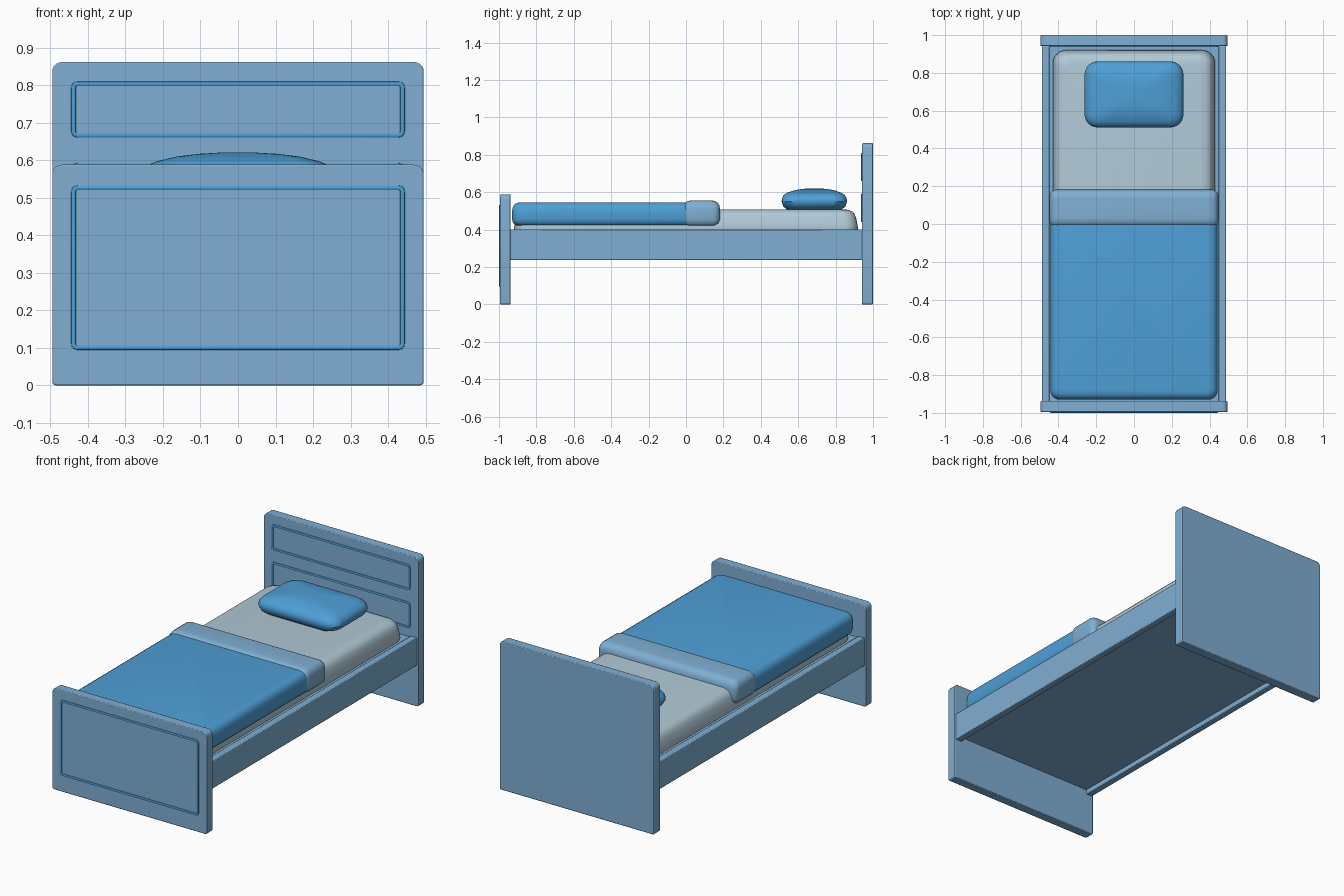
import bpy, bmesh, math
from mathutils import Vector

if "Cube" in bpy.data.objects:
    bpy.data.objects.remove(bpy.data.objects["Cube"])


def material(name, rgb):
    m = bpy.data.materials.new(name)
    m.diffuse_color = (*rgb, 1)
    m.use_nodes = True
    m.node_tree.nodes["Principled BSDF"].inputs["Base Color"].default_value = m.diffuse_color
    return m


FRAME = material("pale_blue_frame", (0.215, 0.43, 0.655))
BLUE = material("bright_blue_fabric", (0.076, 0.350, 0.680))
GREY = material("grey_sheet", (0.44, 0.59, 0.68))


def finish(name, bm, mat, bevel=0):
    bmesh.ops.recalc_face_normals(bm, faces=bm.faces)
    me = bpy.data.meshes.new(name)
    bm.to_mesh(me)
    bm.free()
    me.materials.append(mat)
    ob = bpy.data.objects.new(name, me)
    bpy.context.collection.objects.link(ob)
    bpy.ops.object.select_all(action='DESELECT')
    ob.select_set(True)
    bpy.context.view_layer.objects.active = ob
    bpy.ops.object.shade_smooth_by_angle(angle=math.radians(40))
    if bevel:
        mod = ob.modifiers.new("soft_edges", 'BEVEL')
        mod.width, mod.segments, mod.limit_method = bevel, 2, 'ANGLE'
    return ob


def rounded_rect(hx, hy, r, seg=6):
    """Outline of a rectangle with rounded corners, centred on the origin."""
    pts = []
    for k, (sx, sy) in enumerate([(1, 1), (-1, 1), (-1, -1), (1, -1)]):
        for i in range(seg + 1):
            a = math.pi / 2 * (k + i / seg)
            pts.append((sx * (hx - r) + r * math.cos(a), sy * (hy - r) + r * math.sin(a)))
    return pts


def loft(outlines, place, caps=True):
    """Bridge a stack of (outline, height); close it into a tube if no caps."""
    bm = bmesh.new()
    rings = [[bm.verts.new(place(x, y, h)) for x, y in pts] for pts, h in outlines]
    pairs = list(zip(rings, rings[1:]))
    if caps:
        bm.faces.new(rings[0])
        bm.faces.new(rings[-1])
    else:
        pairs.append((rings[-1], rings[0]))
    for a, b in pairs:
        n = len(a)
        for i in range(n):
            bm.faces.new((a[i], a[(i + 1) % n], b[(i + 1) % n], b[i]))
    return bm


def box(name, x0, x1, y0, y1, z0, z1, mat, bevel=0):
    bm = bmesh.new()
    bmesh.ops.create_cube(bm, size=1)
    for v in bm.verts:
        v.co = Vector(((x0 + x1) / 2 + v.co.x * (x1 - x0),
                       (y0 + y1) / 2 + v.co.y * (y1 - y0),
                       (z0 + z1) / 2 + v.co.z * (z1 - z0)))
    return finish(name, bm, mat, bevel)


def board(name, y0, y1, top):
    """Upright end board: large radius at the top corners, small at the bottom."""
    pts = []
    for cx, cz, r, k in [(1, top, 0.026, 0), (-1, top, 0.026, 1), (-1, 0, 0.01, 2), (1, 0, 0.01, 3)]:
        zc = cz - r if cz else r
        for i in range(6):
            a = math.pi / 2 * (k + i / 5)
            pts.append((cx * (0.495 - r) + r * math.cos(a), zc + r * math.sin(a)))
    bm = loft([(pts, y0), (pts, y1)], lambda x, z, y: (x, y, z))
    return finish(name, bm, FRAME, 0.004)


def trim(name, y, z0, z1):
    """Raised moulding frame on the front of a board."""
    hz, zc = (z1 - z0) / 2, (z0 + z1) / 2
    rings = [(rounded_rect(0.445 - d, hz - d, 0.017 - d, 4), h)
             for d, h in [(0, -0.002), (0.001, 0.004), (0.004, 0.006),
                          (0.009, 0.006), (0.012, 0.004), (0.013, -0.002)]]
    bm = loft(rings, lambda x, z, h: (x, y - h, zc + z), caps=False)
    return finish(name, bm, BLUE)


def soft_slab(name, hx, y0, y1, r, profile, mat):
    """Padded block from (inset, height) steps."""
    hy, yc = (y1 - y0) / 2, (y0 + y1) / 2
    rings = [(rounded_rect(hx - d, hy - d, max(r - d * 0.5, 0.01)), z) for d, z in profile]
    return finish(name, loft(rings, lambda x, y, z: (x, yc + y, z)), mat)


# End boards with their mouldings
board("headboard", 0.942, 1.0, 0.862)
board("footboard", -0.994, -0.938, 0.588)
trim("headboard_upper_trim", 0.942, 0.66, 0.81)
trim("headboard_lower_trim", 0.942, 0.44, 0.593)
trim("footboard_trim", -0.994, 0.094, 0.533)

# Side rails and the base between them
for side, s in (("left", -1), ("right", 1)):
    xs = sorted((s * 0.447, s * 0.487))
    box(side + "_rail", *xs, -0.94, 0.944, 0.238, 0.40, FRAME, 0.004)
box("bed_base", -0.45, 0.45, -0.94, 0.944, 0.265, 0.392, FRAME)

# Mattress
soft_slab("mattress", 0.43, -0.92, 0.92, 0.07,
          [(0.004, 0.39), (0, 0.405), (0.004, 0.43), (0.01, 0.46), (0.018, 0.482),
           (0.03, 0.496), (0.05, 0.505), (0.075, 0.508)], GREY)


def cover(z0, z1):
    """Rounded edge profile shared by the blanket and its fold."""
    return [(0.04, z0), (0.018, z0 + 0.004), (0.005, z0 + 0.016), (0, z0 + 0.035),
            (0, z1 - 0.045), (0.004, z1 - 0.026), (0.014, z1 - 0.011),
            (0.028, z1 - 0.003), (0.045, z1)]


# Blanket and turned-down fold
soft_slab("blanket", 0.443, -0.93, 0.12, 0.05, cover(0.42, 0.546), BLUE)
soft_slab("blanket_fold", 0.447, -0.018, 0.182, 0.035, cover(0.418, 0.556), FRAME)

# Pillow
steps = [(0.6, 0.502), (0.83, 0.507), (0.95, 0.524), (1, 0.55), (0.985, 0.568),
         (0.93, 0.585), (0.83, 0.597), (0.62, 0.61), (0.4, 0.617), (0.2, 0.62)]
rings = [(rounded_rect(0.262 * s, 0.175 * s, 0.07 * s), z) for s, z in steps]
finish("pillow", loft(rings, lambda x, y, z: (x, 0.686 + y, z)), BLUE)
